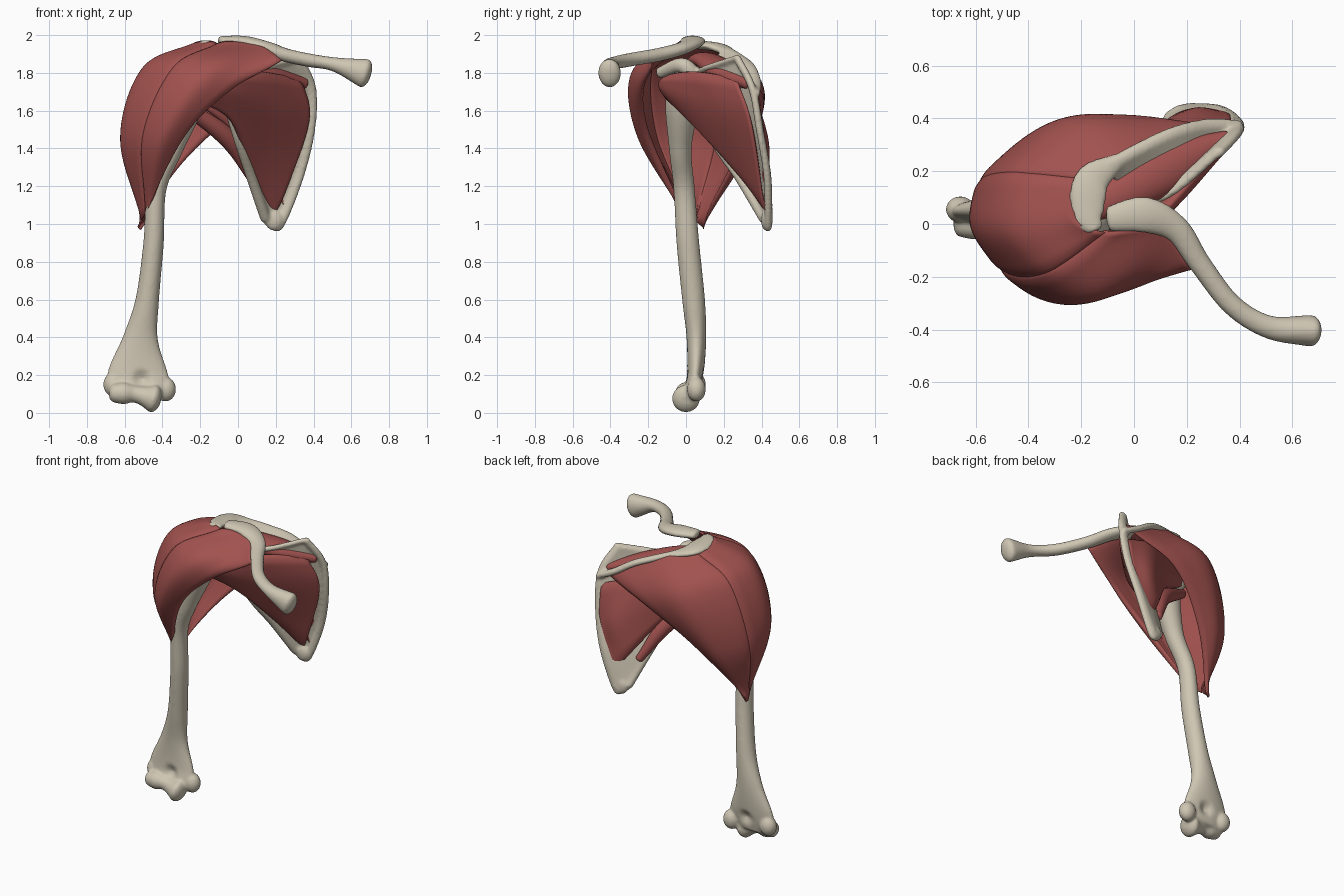
import bpy, bmesh, math
from mathutils import Vector, Matrix

if "Cube" in bpy.data.objects:
    bpy.data.objects.remove(bpy.data.objects["Cube"])


def material(name, rgb):
    m = bpy.data.materials.new(name)
    m.diffuse_color = (*rgb, 1)
    m.use_nodes = True
    m.node_tree.nodes["Principled BSDF"].inputs["Base Color"].default_value = m.diffuse_color
    return m


BONE = material("bone", (0.62, 0.565, 0.45))
MUSCLE = material("muscle", (0.36, 0.085, 0.078))


def spline(pts, n):
    """Catmull-Rom samples through points of any dimension."""
    p = [Vector(q) for q in pts]
    p = [2 * p[0] - p[1]] + p + [2 * p[-1] - p[-2]]
    out = []
    for i in range(n):
        s = i / (n - 1) * (len(p) - 3)
        k = min(int(s), len(p) - 4)
        t = s - k
        a, b, c, d = p[k:k + 4]
        out.append(0.5 * (2 * b + (c - a) * t + (2 * a - 5 * b + 4 * c - d) * t * t
                          + (3 * b - a - 3 * c + d) * t ** 3))
    return out


def tube(bm, pts, radii, up, n=50, sides=28):
    """Round-ended elliptic tube; radii are (half width, half thickness) along it."""
    P, R = spline(pts, n), spline(radii, n)
    up = Vector(up)
    rings = []

    def ring(i, shift, k):
        t = (P[min(i + 1, n - 1)] - P[max(i - 1, 0)]).normalized()
        side = t.cross(up).normalized()
        other = side.cross(t)
        a, b = R[i]
        c = P[i] + t * shift * 0.6 * min(a, b)
        turn = [2 * math.pi * j / sides for j in range(sides)]
        rings.append([bm.verts.new(c + side * a * k * math.cos(w) + other * b * k * math.sin(w))
                      for w in turn])
    arc = [math.pi * f / 10 for f in range(1, 5)]
    for w in arc:
        ring(0, -math.cos(w), math.sin(w))
    for i in range(n):
        ring(i, 0, 1)
    for w in reversed(arc):
        ring(n - 1, math.cos(w), math.sin(w))
    for r, q in zip(rings, rings[1:]):
        for j in range(sides):
            k = (j + 1) % sides
            bm.faces.new((r[j], r[k], q[k], q[j]))
    bm.faces.new(rings[0])
    bm.faces.new(rings[-1])


def sheet(bm, fibers, thick, core, flat=False, nu=36, nv=28):
    """Padded sheet through fibre curves, thickened towards the core point."""
    rows = [spline(f, nu) for f in fibers]
    cols = [spline([r[i] for r in rows], nv) for i in range(nu)]

    def normal(i, j):
        du = cols[min(i + 1, nu - 1)][j] - cols[max(i - 1, 0)][j]
        dv = cols[i][min(j + 1, nv - 1)] - cols[i][max(j - 1, 0)]
        return du.cross(dv).normalized()
    m, h = nu // 2, nv // 2
    sign = 1 if normal(m, h).dot(Vector(core) - cols[m][h]) > 0 else -1
    top, low = [], []
    for i in range(nu):
        u = max(0, math.sin(math.pi * i / (nu - 1)))
        a, b = [], []
        for j in range(nv):
            v = max(0, math.sin(math.pi * j / (nv - 1)))
            w = 1 if flat else 0.12 + 0.88 * u ** 0.6 * v ** 0.5
            roll = 0 if flat else 0.25 * (1 - min(1, v * 2.5)) ** 2
            nrm = normal(i, j) * sign * thick
            a.append(bm.verts.new(cols[i][j] + nrm * roll))
            b.append(bm.verts.new(cols[i][j] + nrm * (w + roll)))
        top.append(a)
        low.append(b)
    for i in range(nu - 1):
        for j in range(nv - 1):
            for g in (top, low):
                bm.faces.new((g[i][j], g[i + 1][j], g[i + 1][j + 1], g[i][j + 1]))
        for j in (0, nv - 1):
            bm.faces.new((top[i][j], top[i + 1][j], low[i + 1][j], low[i][j]))
    for j in range(nv - 1):
        for i in (0, nu - 1):
            bm.faces.new((top[i][j], top[i][j + 1], low[i][j + 1], low[i][j]))


def ball(bm, c, r):
    bmesh.ops.create_uvsphere(bm, u_segments=24, v_segments=16, radius=1,
                              matrix=Matrix.LocRotScale(Vector(c), None, Vector(r)))


def finish(name, bm, mat, voxel=0):
    bmesh.ops.recalc_face_normals(bm, faces=bm.faces)
    me = bpy.data.meshes.new(name)
    bm.to_mesh(me)
    bm.free()
    me.materials.append(mat)
    ob = bpy.data.objects.new(name, me)
    bpy.context.collection.objects.link(ob)
    me.shade_smooth()
    if voxel:
        r = ob.modifiers.new("fuse", 'REMESH')
        r.mode, r.voxel_size, r.use_smooth_shade = 'VOXEL', voxel, True
        s = ob.modifiers.new("soften", 'SMOOTH')
        s.factor, s.iterations = 0.5, 5


def muscle(name, build, *args):
    bm = bmesh.new()
    build(bm, *args)
    finish(name, bm, MUSCLE)


# Humerus: shaft, head, tubercle, elbow condyles
bm = bmesh.new()
tube(bm, [(-.26, 0, 1.82), (-.27, -.02, 1.65), (-.35, -.03, 1.4), (-.43, -.01, 1.19), (-.447, .01, .9),
          (-.48, .04, .6), (-.515, .055, .4), (-.53, .05, .22), (-.525, .03, .11)],
     [(.07, .07), (.09, .09), (.06, .06), (.052, .056), (.054, .06), (.062, .06), (.092, .052), (.158, .045),
      (.16, .045)], (0, 1, 0), 80, 40)
for v in bm.verts:
    d = math.hypot(v.co.x + .51, v.co.z - .18)
    if d < .055:
        v.co.y += (.045 - v.co.y) * .75 * (1 - d / .055)
ball(bm, (-.2, .02, 1.745), [.115] * 3)
ball(bm, (-.32, .02, 1.76), (.06, .085, .085))
tube(bm, [(-.655, 0, .105), (-.55, 0, .1), (-.45, 0, .076)],
     [(r, r) for r in (.05, .058, .045, .053, .075)], (0, 0, 1))
for x, z in ((-.383, .125), (-.658, .15)):
    ball(bm, (x, .055, z), (.055, .05, .065))
finish("humerus", bm, BONE, .009)

# Scapula: blade, thick borders, spine, acromion, socket, coracoid
bm = bmesh.new()
blade = [[(.32, .27, 1.88), (.14, .12, 1.83), (-.04, .05, 1.8)],
         [(.39, .35, 1.72), (.18, .19, 1.7), (-.07, .05, 1.7)],
         [(.385, .39, 1.5), (.2, .28, 1.5), (0, .14, 1.46)],
         [(.325, .43, 1.25), (.2, .38, 1.25), (.07, .28, 1.25)],
         [(.23, .435, 1.01), (.19, .43, .99), (.145, .41, 1.03)]]
sheet(bm, blade, .026, (0, 3, 1.5), True)
thin = [(.024, .02)] * 2
tube(bm, [r[0] for r in blade] + [blade[4][1], blade[4][2]], thin, (0, 1, 0))
tube(bm, [r[2] for r in blade[1:]], [(.028, .026)] * 2, (0, 1, 0))
tube(bm, blade[0], [(.016, .016)] * 2, (0, 1, 0))
ball(bm, (.19, .425, 1.02), (.05, .028, .055))
crest = [Vector(c) for c in ((.4, .37, 1.69), (.28, .375, 1.75), (.15, .345, 1.83), (.02, .285, 1.88),
                             (-.1, .22, 1.92))]
base = [c + min(1, k / 2) * Vector((.02, -.16, -.03)) + k / 4 * Vector((.05, 0, -.12))
        for k, c in enumerate(crest)]
sheet(bm, [base, crest], .024, (0, 0, 3), True)
tube(bm, crest, thin, (0, 0, 1))
tube(bm, [(-.06, .24, 1.905), (-.16, .16, 1.937), (-.175, .04, 1.95), (-.15, -.02, 1.955)],
     [(.03, .02), (.068, .024), (.062, .022), (.035, .018)], (0, 0, 1))
ball(bm, (-.075, .04, 1.705), (.05, .07, .11))
tube(bm, [(0, .06, 1.76), (.01, -.02, 1.84), (-.08, -.14, 1.8)], [(.05, .045), (.03, .025)], (1, 0, 0))
finish("scapula", bm, BONE, .009)

# Clavicle: S-shaped strut
bm = bmesh.new()
tube(bm, [(-.09, .02, 1.97), (.04, .035, 1.965), (.16, -.02, 1.93), (.25, -.15, 1.895), (.37, -.305, 1.868),
          (.51, -.39, 1.845), (.67, -.405, 1.798)],
     [(.05, .026), (.068, .03), (.052, .034), (.042, .036), (.04, .036), (.044, .038), (.06, .078)],
     (0, 0, 1), 60)
finish("clavicle", bm, BONE, .009)

# Deltoid: fibres run from the clavicle round to the spine and converge on one
# insertion; three overlapping heads share their border fibres
fan = [[(.225, -.18, 1.885), (-.03, -.255, 1.71), (-.26, -.225, 1.48)],
       [(.11, -.02, 1.96), (-.16, -.285, 1.81), (-.39, -.26, 1.47)],
       [(-.11, -.04, 1.97), (-.35, -.2, 1.84), (-.515, -.18, 1.47)],
       [(-.22, .02, 1.965), (-.5, -.02, 1.83), (-.62, -.01, 1.46)],
       [(-.21, .18, 1.945), (-.48, .2, 1.81), (-.6, .165, 1.4)],
       [(0, .28, 1.9), (-.24, .4, 1.72), (-.43, .3, 1.35)],
       [(.33, .39, 1.73), (0, .41, 1.58), (-.28, .29, 1.33)]]
for k, f in enumerate(fan):
    f.append((-.475 - .01 * k, -.05 + .024 * k, 1.09 - .018 * k))
for k, part in enumerate(("front", "middle", "back")):
    muscle("deltoid_" + part, sheet, fan[2 * k:2 * k + 3], .07, (-.2, .1, 1.5))

# Rotator cuff on the front and back of the blade
front = [[(.34, .26, 1.77), (.13, .02, 1.8), (-.08, -.14, 1.775), (-.26, -.11, 1.74)],
         [(.375, .34, 1.53), (.2, .16, 1.57), (-.06, -.11, 1.69), (-.26, -.13, 1.7)],
         [(.2, .415, 1.03), (.1, .28, 1.22), (-.04, .02, 1.53), (-.25, -.1, 1.65)]]
muscle("subscapularis", sheet, front, .1, (.1, 3, 1.5))
back = [[(.37, .39, 1.65), (.15, .34, 1.73), (-.08, .22, 1.77), (-.3, .08, 1.8)],
        [(.35, .425, 1.4), (.2, .425, 1.46), (-.07, .24, 1.63), (-.33, .09, 1.76)],
        [(.24, .455, 1.1), (.12, .4, 1.26), (-.08, .22, 1.52), (-.33, .06, 1.69)]]
muscle("infraspinatus", sheet, back, .08, (.1, -3, 1.5))
muscle("supraspinatus", tube, [(.35, .325, 1.745), (.13, .215, 1.8), (-.1, .09, 1.87), (-.3, .02, 1.83)],
       [(.03, .03), (.095, .06), (.065, .04), (.04, .02)], (0, 0, 1))
muscle("teres_minor", tube, [(.1, .36, 1.2), (-.05, .22, 1.45), (-.34, .05, 1.66)],
       [(.02, .025), (.05, .05), (.03, .03)], (0, 0, 1))
